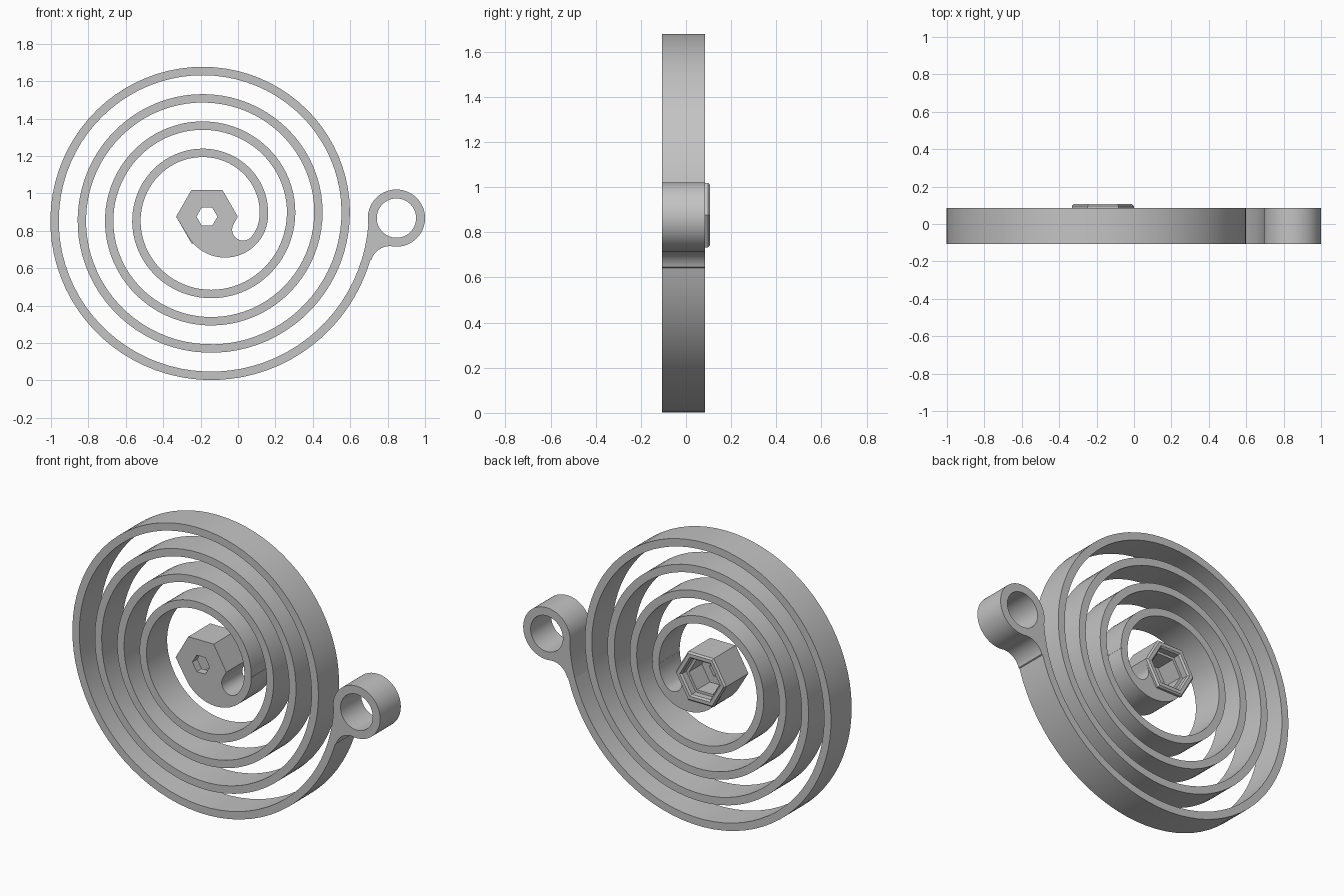
import bpy, bmesh
from math import cos, sin, radians, pi

cube = bpy.data.objects.get("Cube")
if cube:
    bpy.data.objects.remove(cube, do_unlink=True)

CX, CZ = -0.166, 0.876          # spiral and hub centre
FRONT, BACK, REAR = -0.107, 0.085, 0.107
R0, PITCH, HALF = 0.3035, 0.146, 0.0225
HEX = 0.165
START, END = 2.1, 4 * 360 - 15  # coil angles in degrees

steel = bpy.data.materials.new("grey_steel")
steel.use_nodes = True
steel.diffuse_color = (0.55, 0.55, 0.55, 1)
steel.node_tree.nodes["Principled BSDF"].inputs["Base Color"].default_value = steel.diffuse_color


def arc(x, z, r, a, b, n):
    """Points on a circle from angle a to b, in degrees."""
    angles = [radians(a + (b - a) * i / n) for i in range(n + 1)]
    return [(x + r * cos(t), z + r * sin(t)) for t in angles]


def spiral(deg, offset):
    r = R0 + PITCH * deg / 360 + offset
    return CX + r * cos(radians(deg)), CZ + r * sin(radians(deg))


def finish(name, bm):
    bmesh.ops.recalc_face_normals(bm, faces=bm.faces)
    mesh = bpy.data.meshes.new(name)
    bm.to_mesh(mesh)
    bm.free()
    mesh.materials.append(steel)
    ob = bpy.data.objects.new(name, mesh)
    bpy.context.collection.objects.link(ob)
    return ob


def loft(name, sections, caps=True, closed=False):
    """Join equal point rings, each given as (y, points)."""
    bm = bmesh.new()
    rings = [[bm.verts.new((x, y, z)) for x, z in pts] for y, pts in sections]
    n = len(rings[0])
    pairs = list(zip(rings, rings[1:]))
    if closed:
        pairs.append((rings[-1], rings[0]))
    for a, b in pairs:
        for i in range(n):
            j = (i + 1) % n
            bm.faces.new((a[i], a[j], b[j], b[i]))
    if caps:
        bm.faces.new(rings[0])
        bm.faces.new(rings[-1])
    return finish(name, bm)


def hexagon(r):
    return arc(CX, CZ, r, 0, 300, 5)


def activate(ob):
    bpy.ops.object.select_all(action='DESELECT')
    ob.select_set(True)
    bpy.context.view_layer.objects.active = ob


def cut(ob, cutter):
    cutter.hide_render = True
    mod = ob.modifiers.new("hole", 'BOOLEAN')
    mod.operation, mod.solver, mod.object = 'DIFFERENCE', 'EXACT', cutter
    activate(ob)
    bpy.ops.object.modifier_apply(modifier=mod.name)
    bpy.data.objects.remove(cutter, do_unlink=True)


def smooth(ob):
    activate(ob)
    bpy.ops.object.shade_smooth_by_angle(angle=radians(30))


# Spiral strip: a square-section ribbon swept around the hub
bm = bmesh.new()
steps = 320
rows = []
for i in range(steps + 1):
    deg = START + (END - START) * i / steps
    row = []
    for offset, y in ((HALF, FRONT), (HALF, BACK), (-HALF, BACK), (-HALF, FRONT)):
        x, z = spiral(deg, offset)
        row.append(bm.verts.new((x, y, z)))
    rows.append(row)
for a, b in zip(rows, rows[1:]):
    for k in range(4):
        m = (k + 1) % 4
        bm.faces.new((a[k], a[m], b[m], b[k]))
smooth(finish("spiral_coil", bm))

# Hub: hexagon flowing into a hooked lobe that meets the strip
lx, lz = CX + 0.097, CZ + 0.011
sx, sz = lx + 0.1255 * cos(radians(40)), lz - 0.1255 * sin(radians(40))
outline = hexagon(HEX)[:4]
outline += arc(lx, lz, 0.23, 210, 360, 30)
outline += arc(lx, lz, 0.184, 0, -40, 10)
outline += arc(sx, sz, 0.0585, -40, -210, 20)[1:]
hub = loft("hub", [(FRONT, outline), (BACK, outline)])

# Stepped hexagonal socket from the back, small hexagonal hole at the front
socket = [(-0.2, 0.056), (-0.06, 0.056), (-0.06, 0.105),
          (0.06, 0.105), (0.06, 0.122), (0.2, 0.122)]
cut(hub, loft("socket_cutter", [(y, hexagon(r)) for y, r in socket]))
smooth(hub)

# Chamfered hexagonal rim behind the hub
rim = [(BACK, HEX), (REAR - 0.01, HEX), (REAR, HEX - 0.01),
       (REAR, 0.132), (REAR - 0.01, 0.122), (BACK, 0.122)]
loft("hub_rim", [(y, hexagon(r)) for y, r in rim], caps=False, closed=True)

# Eye at the outer end, with a filleted foot on the strip
ex, ez = 0.847, 0.868
outline = [spiral(END, HALF)]
outline += arc(0.812, 0.615, 0.103, 163, 82, 14)
outline += arc(ex, ez, 0.153, 264, 540, 56)
outline += [spiral(END + d, -HALF) for d in (12, 8, 4, 0)]
eye = loft("end_eye", [(FRONT, outline), (BACK, outline)])
hole = arc(ex, ez, 0.105, 0, 360, 64)[:-1]
cut(eye, loft("eye_cutter", [(-0.3, hole), (0.3, hole)]))
smooth(eye)
